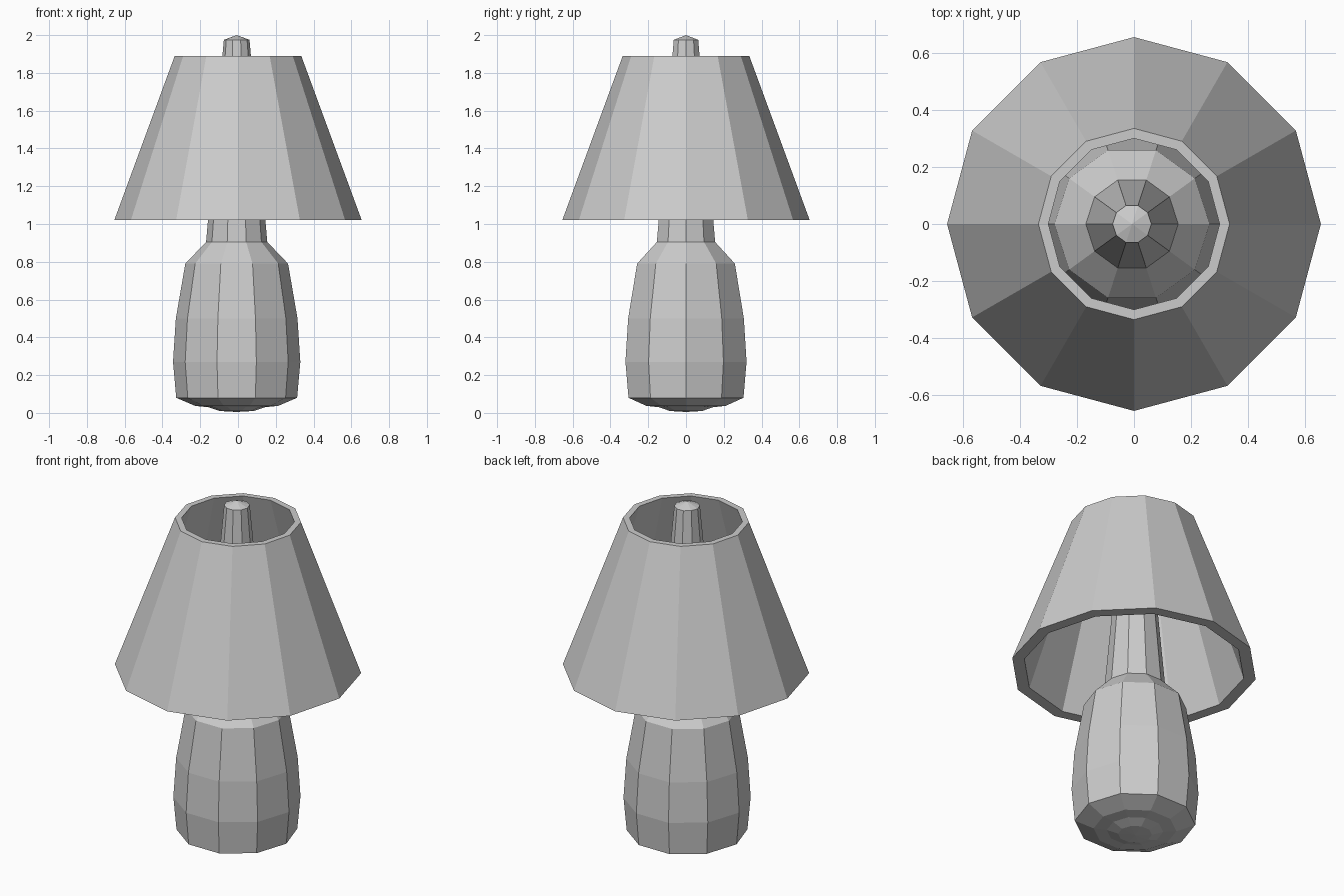
import bpy, bmesh
from math import cos, sin, tau

if "Cube" in bpy.data.objects:
    bpy.data.objects.remove(bpy.data.objects["Cube"])


def lathe(name, profile, sides, cx=0.0, closed=False):
    """Revolve (radius, z) points around z; radius 0 becomes a pole."""
    bm = bmesh.new()
    rings = []
    for r, z in profile:
        if r == 0:
            rings.append([bm.verts.new((cx, 0, z))] * sides)
        else:
            rings.append([bm.verts.new((cx + r * cos(tau * i / sides),
                                        r * sin(tau * i / sides), z))
                          for i in range(sides)])
    pairs = list(zip(rings, rings[1:]))
    if closed:
        pairs.append((rings[-1], rings[0]))
    for a, b in pairs:
        for i in range(sides):
            j = (i + 1) % sides
            bm.faces.new(dict.fromkeys((a[i], a[j], b[j], b[i])))
    bmesh.ops.recalc_face_normals(bm, faces=bm.faces)
    mesh = bpy.data.meshes.new(name)
    bm.to_mesh(mesh)
    bm.free()
    obj = bpy.data.objects.new(name, mesh)
    bpy.context.collection.objects.link(obj)
    return obj


# Base and tapering stem: one ten-sided turned form
lathe("lamp_base", [(0, 0.005), (0.09, 0.01), (0.15, 0.03), (0.22, 0.037),
                    (0.32, 0.08), (0.337, 0.27), (0.322, 0.5), (0.272, 0.79),
                    (0.162, 0.905), (0.068, 1.975), (0, 2.0)], 10, cx=-0.007)

# Open twelve-sided shade with wall thickness
lathe("lamp_shade", [(0.655, 1.02), (0.335, 1.89), (0.30, 1.89), (0.59, 1.02)],
      12, closed=True)
